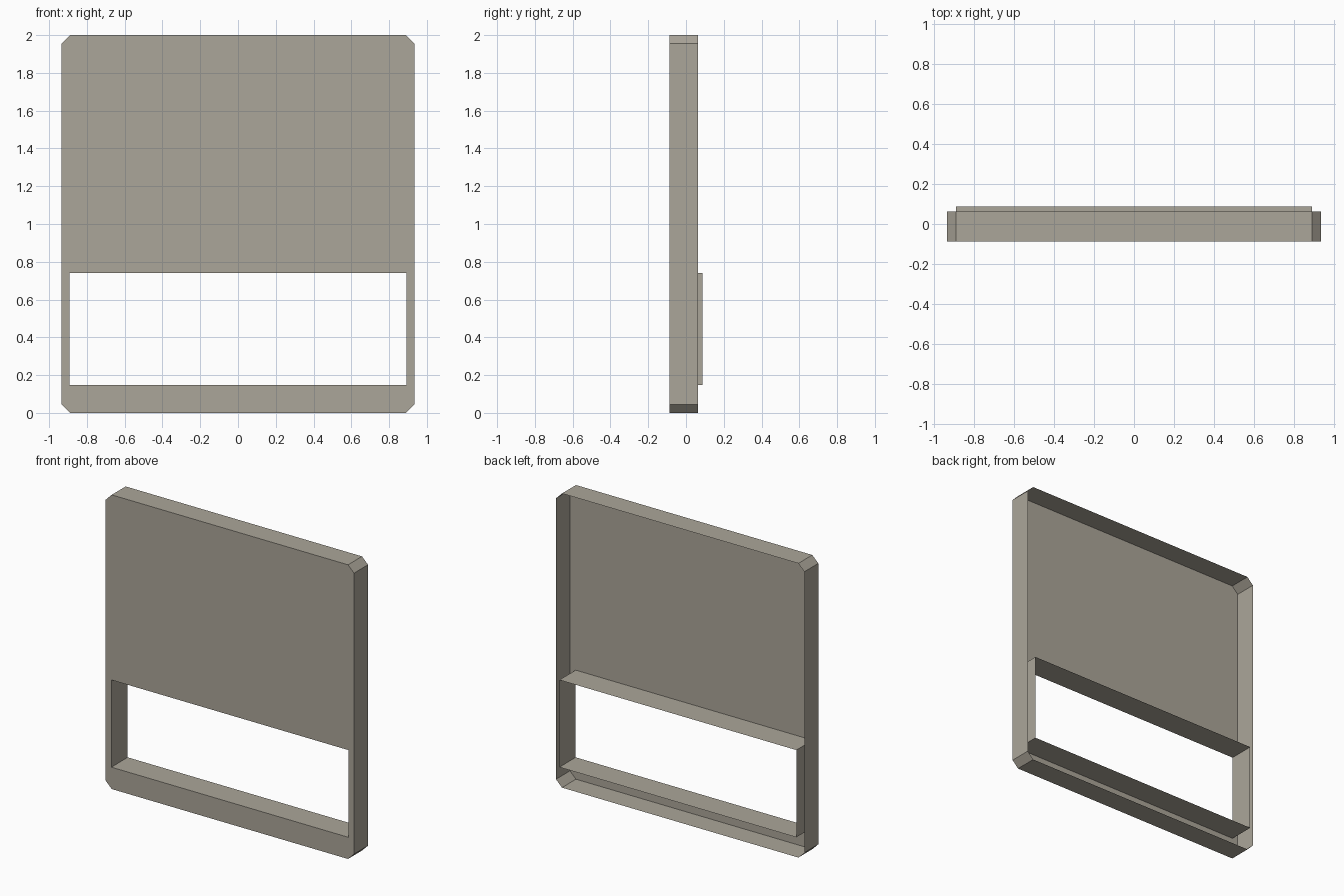
import bpy

if "Cube" in bpy.data.objects:
    bpy.data.objects.remove(bpy.data.objects["Cube"])

# Overall dimensions
W, H, C = 0.934, 2.0, 0.045            # half width, height, corner chamfer
WX, Z0, Z1 = 0.891, 0.148, 0.741       # window half width, bottom, top
FRONT, RIM, SLEEVE = -0.0875, 0.0625, 0.0875  # depths along y

mat = bpy.data.materials.new("warm_grey")
mat.diffuse_color = (0.41, 0.38, 0.32, 1)
mat.use_nodes = True
mat.node_tree.nodes["Principled BSDF"].inputs["Base Color"].default_value = mat.diffuse_color


def make(name, verts, faces):
    me = bpy.data.meshes.new(name)
    me.from_pydata(verts, [], faces)
    me.materials.append(mat)
    ob = bpy.data.objects.new(name, me)
    bpy.context.collection.objects.link(ob)
    return ob


def wall(name, loop, y0, y1):
    """Thin open wall following a closed xz loop from y0 to y1."""
    n = len(loop)
    verts = [(x, y, z) for y in (y0, y1) for x, z in loop]
    faces = [(i, i + n, (i + 1) % n + n, (i + 1) % n) for i in range(n)]
    return make(name, verts, faces)


# Outlines, counter-clockwise seen from the front, starting bottom left
outer = [(-W + C, 0), (W - C, 0), (W, C), (W, H - C),
         (W - C, H), (-W + C, H), (-W, H - C), (-W, C)]
window = [(-WX, Z0), (WX, Z0), (WX, Z1), (-WX, Z1)]

# Front plate around the window opening
plate_verts = [(x, FRONT, z) for x, z in outer + window]
plate_faces = [(7, 0, 1, 2, 9, 8),     # bottom band
               (2, 3, 10, 9),          # right strip
               (3, 4, 5, 6, 11, 10),   # upper panel
               (6, 7, 8, 11)]          # left strip
make("front_plate", plate_verts, plate_faces)

# Outer rim folded back from the plate, open at the rear
rim = wall("outer_rim", outer, FRONT, RIM)
rim.data.flip_normals()

# Window sleeve, slightly deeper than the rim
wall("window_sleeve", window, FRONT, SLEEVE)

# Rim and sleeve normals: rim faces outward, sleeve faces into the opening
for name, sign in (("outer_rim", 1), ("window_sleeve", -1)):
    me = bpy.data.objects[name].data
    mid = H / 2 if sign == 1 else (Z0 + Z1) / 2
    p = me.polygons[0]
    if p.normal.z * (p.center.z - mid) * sign < 0:
        me.flip_normals()
